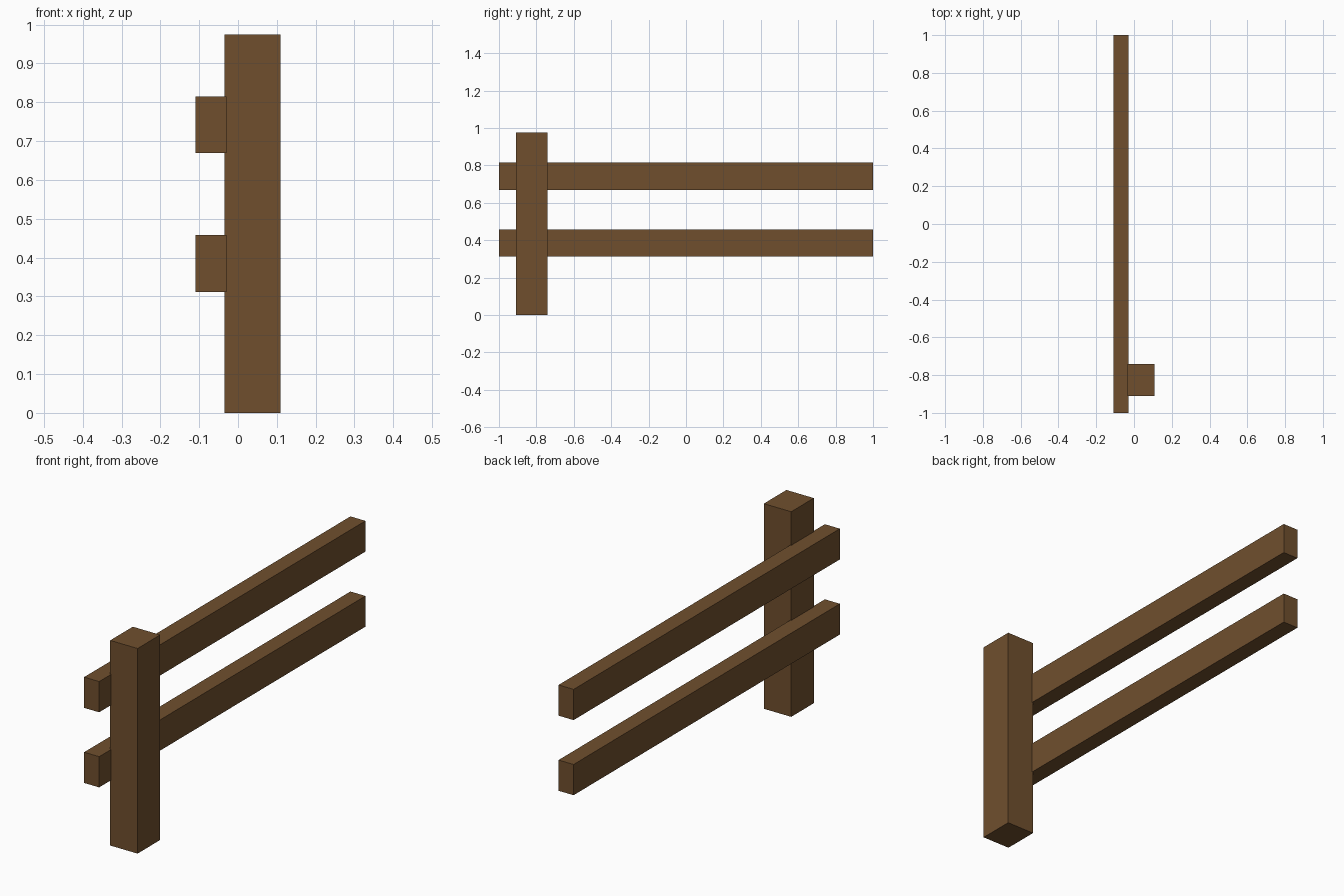
import bpy

cube = bpy.data.objects.get("Cube")
if cube:
    bpy.data.objects.remove(cube, do_unlink=True)

# Single brown wood colour
wood = bpy.data.materials.new("brown_wood")
wood.use_nodes = True
colour = (0.16, 0.078, 0.027, 1)
wood.diffuse_color = colour
bsdf = next(n for n in wood.node_tree.nodes if n.type == "BSDF_PRINCIPLED")
bsdf.inputs["Base Color"].default_value = colour
bsdf.inputs["Roughness"].default_value = 0.9


def beam(name, low, high):
    """Square-edged timber spanning two opposite corners."""
    centre = [(a + b) / 2 for a, b in zip(low, high)]
    bpy.ops.mesh.primitive_cube_add(size=1, location=centre)
    obj = bpy.context.object
    obj.name = name
    obj.scale = [b - a for a, b in zip(low, high)]
    bpy.ops.object.transform_apply(location=False, rotation=False, scale=True)
    obj.data.materials.append(wood)
    return obj


# Upright post near the front end
beam("post", (-0.035, -0.91, 0), (0.109, -0.74, 0.975))

# Two long rails set slightly into the post's right side
rail_height = 0.146
for name, bottom in (("lower_rail", 0.312), ("upper_rail", 0.669)):
    beam(name, (-0.109, -1, bottom), (-0.03, 1, bottom + rail_height))
